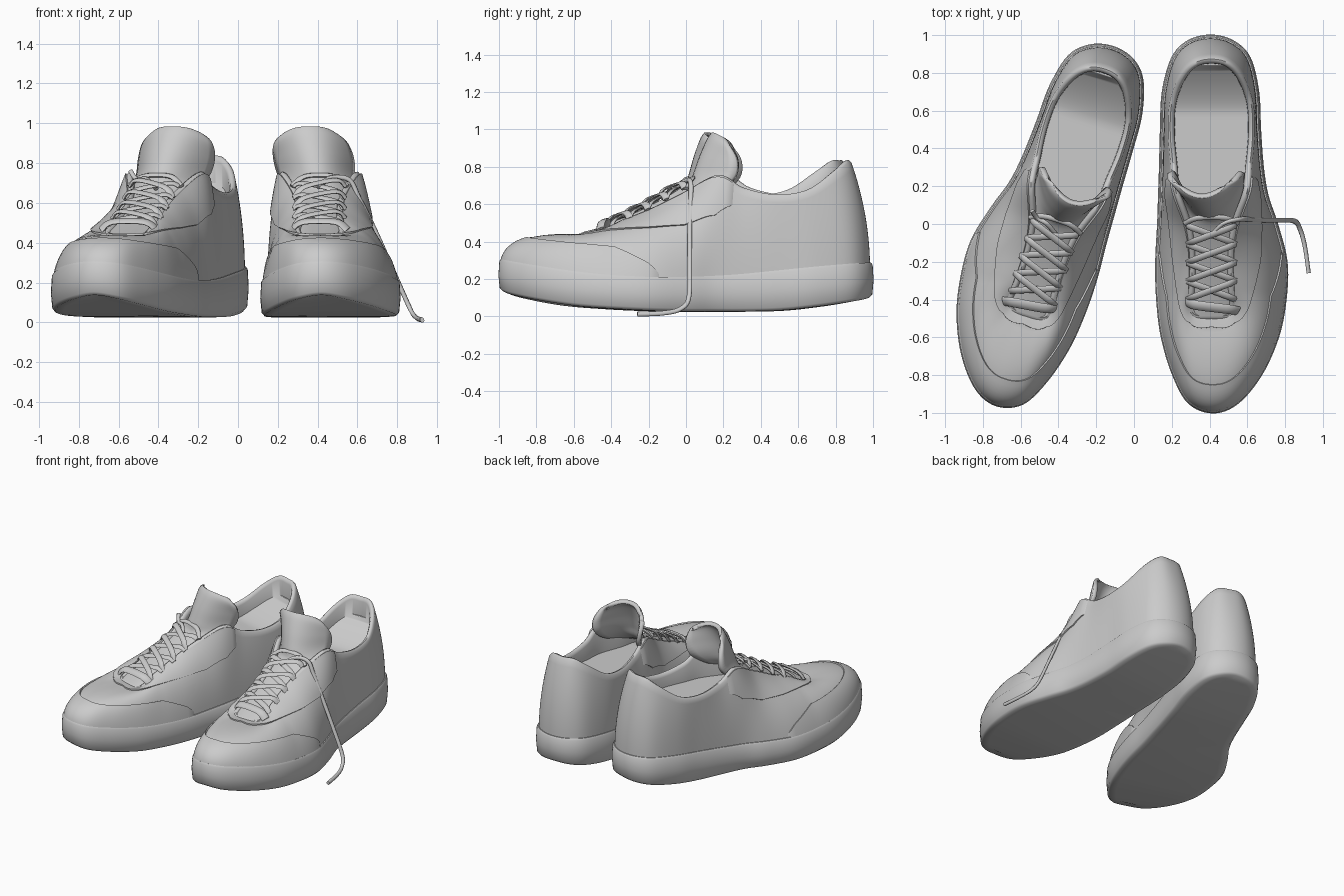
import bpy, bmesh, math
from mathutils import Vector, Matrix

if "Cube" in bpy.data.objects:
    bpy.data.objects.remove(bpy.data.objects["Cube"])

SUB = 6
# Toe to heel: outline y, inner x, outer x, sole top z, sole bottom z, opening y, half x, z
KEYS = [
    (-1.00, .01, .01, .305, .135, -.50, 0, .435),
    (-.95, -.12, .14, .295, .115, -.50, .06, .435),
    (-.80, -.205, .265, .27, .085, -.48, .105, .44),
    (-.60, -.265, .355, .24, .055, -.43, .125, .46),
    (-.40, -.29, .395, .22, .04, -.34, .12, .505),
    (-.20, -.295, .40, .21, .03, -.19, .115, .565),
    (.00, -.285, .35, .21, .025, -.02, .135, .65),
    (.15, -.28, .30, .215, .025, .17, .20, .745),
    (.30, -.275, .275, .225, .025, .31, .215, .675),
    (.50, -.27, .26, .245, .03, .48, .23, .64),
    (.70, -.26, .25, .265, .05, .65, .22, .665),
    (.88, -.21, .205, .28, .075, .79, .165, .76),
    (.97, -.125, .115, .285, .09, .865, .09, .82),
    (1.00, -.005, -.005, .285, .10, .885, 0, .822)]


def cat(a, b, c, d, t):
    return [.5 * (2*q + (r-p)*t + (2*p-5*q+4*r-s)*t*t + (3*q-p-3*r+s)*t**3)
            for p, q, r, s in zip(a, b, c, d)]


def spline(pts, sub, closed=False):
    n, out = len(pts), []
    g = (lambda i: pts[i % n]) if closed else (lambda i: pts[max(0, min(n-1, i))])
    for i in range(n if closed else n-1):
        out += [cat(g(i-1), g(i), g(i+1), g(i+2), j/sub) for j in range(sub)]
    return out if closed else out + [list(pts[-1])]


def interp(tab, x):
    for a, b in zip(tab, tab[1:]):
        if x <= b[0]:
            f = max(0, (x-a[0]) / (b[0]-a[0]))
            return [p + (q-p)*f for p, q in zip(a[1:], b[1:])]
    return list(tab[-1][1:])


outer = [(k[2], k[0], k[3], k[4], k[6], k[5], k[7]) for k in KEYS]
inner = [(k[1], k[0], k[3], k[4], -k[6], k[5], k[7]) for k in KEYS[1:-1]]
LOOP = spline(outer + inner[::-1], SUB, True)
N = len(LOOP)
BASE = [Vector(p[:3]) for p in LOOP]
RIM = [Vector(p[4:]) for p in LOOP]


def inset(ring, d, dz=0):
    out = []
    for i, p in enumerate(ring):
        t = ring[(i+1) % N] - ring[i-1]
        out.append(p + Vector((-t.y, t.x, 0)).normalized()*d + Vector((0, 0, dz)))
    return out


FOOT = inset(BASE, .016, -.012)
SHAPE = [(-1, .06, 1.25), (-.8, .13, 1.1), (-.4, .26, .85), (0, .15, .7), (.3, .05, .55), (1, .04, .5)]


def surf(i, s):
    i %= N
    a, b = FOOT[i], RIM[i]
    k, m = interp(SHAPE, BASE[i].y)
    c = a.lerp(b, k)
    c.z = a.z + (b.z-a.z)*m
    return a*(1-s)**2 + c*2*s*(1-s) + b*s*s


def make(name, verts, faces, mat, angle=40):
    bm = bmesh.new()
    vs = [bm.verts.new(mat @ Vector(v)) for v in verts]
    for f in faces:
        if len(set(f)) > 2:
            try:
                bm.faces.new([vs[j] for j in dict.fromkeys(f)])
            except ValueError:
                pass
    bmesh.ops.recalc_face_normals(bm, faces=bm.faces)
    me = bpy.data.meshes.new(name)
    bm.to_mesh(me)
    bm.free()
    o = bpy.data.objects.new(name, me)
    bpy.context.collection.objects.link(o)
    bpy.ops.object.select_all(action='DESELECT')
    o.select_set(True)
    bpy.context.view_layer.objects.active = o
    bpy.ops.object.shade_smooth_by_angle(angle=math.radians(angle))
    return o


def loft(name, rings, mat):
    """Closed stack of shoe-shaped rings, both ends capped across the foot."""
    faces = [(r*N+i, r*N+(i+1) % N, (r+1)*N+(i+1) % N, (r+1)*N+i)
             for r in range(len(rings)-1) for i in range(N)]
    for base in (0, (len(rings)-1)*N):
        faces += [(base+i, base+i+1, base+(N-i-1) % N, base+(N-i) % N) for i in range(N//2)]
    return make(name, [v for r in rings for v in r], faces, mat, 58)


def grid(name, rows, mat):
    w = len(rows[0])
    faces = [(r*w+c, r*w+c+1, (r+1)*w+c+1, (r+1)*w+c)
             for r in range(len(rows)-1) for c in range(w-1)]
    return make(name, [v for r in rows for v in r], faces, mat)


def overlay(name, last, lo, hi, mat, h=.009):
    """Raised panel on the upper, wrapping the toe as far as key row `last`."""
    rows, e = [], int(last*SUB)
    for i in range(-e, e+1):
        a, b = interp(lo, abs(i)/SUB)[0], interp(hi, abs(i)/SUB)[0]
        row = []
        for j in range(11):
            s = a + (b-a)*max(0, min(8, j-1))/8
            p = surf(i, s)
            n = (surf(i+1, s)-surf(i-1, s)).cross(surf(i, s+.02)-surf(i, s-.02)).normalized()
            if n.dot(p - Vector((0, p.y*.8, .2))) < 0:
                n = -n
            row.append(p + n*(h if 0 < j < 10 and abs(i) < e else -.004))
        rows.append(row)
    return grid(name, rows, mat)


def lace(name, pts, w, h, mat, up=(0, -.45, .89)):
    path = [Vector(p) for p in spline(pts, 6)]
    verts, up, k = [], Vector(up), 8
    for i, p in enumerate(path):
        t = (path[min(i+1, len(path)-1)] - path[max(i-1, 0)]).normalized()
        side = t.cross(up).normalized()
        nor = side.cross(t)
        verts += [p + side*w*math.cos(a*math.tau/k) + nor*h*math.sin(a*math.tau/k) for a in range(k)]
    faces = [(r*k+a, r*k+(a+1) % k, (r+1)*k+(a+1) % k, (r+1)*k+a)
             for r in range(len(path)-1) for a in range(k)]
    faces += [tuple(range(k)), tuple(range(len(verts)-k, len(verts)))]
    return make(name, verts, faces, mat, 60)


def shoe(side, mat):
    # Sole: upright sidewall with an upturned toe
    bot = [Vector((p[0], p[1], p[3])) for p in LOOP]
    mid = [a.lerp(b, .5) for a, b in zip(BASE, bot)]
    loft(side + "_sole", [inset(BASE, .05), inset(BASE, .01, .002), inset(BASE, .002, -.01),
                          inset(mid, -.003), inset(bot, .004, .018), inset(bot, .018, .002),
                          inset(bot, .06)], mat)
    # Upper: outer skin, padded collar roll, lining and insole
    rings = [[surf(i, s/12) for i in range(N)] for s in range(13)]
    rings += [inset(RIM, .012, .012), inset(RIM, .026, .008), inset(RIM, .034, -.015)]
    floor = inset(RIM, .036)
    for p in floor:
        p.z = min(.55 + .15*max(0, min(1, (p.y-.58)/.26))**1.5, p.z - .06)
    loft(side + "_upper", rings + [floor], mat)
    # Toe guard and lace panel overlays
    overlay(side + "_toe_guard", 5.4, [(0, 0), (6, 0)],
            [(0, .5), (2, .47), (3, .44), (4, .38), (5, .16), (5.4, .02)], mat)
    overlay(side + "_lace_panel", 7.8, [(0, .95), (2, .92), (3, .83), (4, .72), (5, .62), (6, .54),
                                        (7, .56), (7.8, .8)], [(0, 1), (8, 1)], mat)
    # Tongue: centre x, y, z, half width, edge set-back, edge drop
    st = [(0, -.51, .425, .12, 0, .02), (0, -.3, .505, .145, 0, .035), (0, -.1, .595, .15, 0, .04),
          (0, .02, .67, .16, .08, .03), (-.015, .05, .75, .18, .20, .02),
          (-.03, .085, .85, .19, .19, .03), (-.045, .125, .94, .175, .12, .045),
          (-.05, .15, .975, .125, .06, .04)]
    us = [j/8 - 1 for j in range(17)]
    t = grid(side + "_tongue", [[(x + w*u, y + dy*u*u, z - dz*abs(u)**3) for u in us]
                                for x, y, z, w, dy, dz in spline(st, 5)], mat)
    m = t.modifiers.new("thickness", 'SOLIDIFY')
    m.thickness, m.offset = .03, 0
    # Criss-cross laces
    eye = [(-.40 + .098*i, .48 + .041*i + .0025*i*i) for i in range(5)]
    y, z = -.43, .465
    lace(side + "_lace_bar", [(-.14, y+.02, z), (-.08, y, z+.04), (.08, y-.02, z+.04),
                              (.14, y-.03, z)], .028, .01, mat)
    for i in range(4):
        (y0, z0), (y1, z1) = eye[i], eye[i+1]
        for d in (-1, 1):
            lift = .034 + .008*d
            lace(f"{side}_lace_{i}_{'a' if d < 0 else 'b'}",
                 [(-.125*d, y0, z0), (-.08*d, y0*.8+y1*.2, z0*.8+z1*.2+lift),
                  (.08*d, y0*.2+y1*.8, z0*.2+z1*.8+lift), (.13*d, y1, z1)], .019, .008, mat)
    y, z = eye[4]
    lace(side + "_lace_top", [(-.14, y+.01, z), (-.07, y+.04, z+.05), (.07, y+.04, z+.05),
                              (.14, y+.01, z)], .016, .01, mat)


right = Matrix.Translation((.41, 0, 0))
left = (Matrix.Translation((-.418, -.012, 0)) @ Matrix.Rotation(math.radians(-17.5), 4, 'Z')
        @ Matrix.Scale(-1, 4, (1, 0, 0)))
shoe("right", right)
shoe("left", left)

# Loose lace ends: long one reaching the ground, short one on the other shoe
lace("loose_lace", [(.40, -.07, .68), (.47, .0, .725), (.56, .025, .715), (.61, .025, .62),
                    (.68, .02, .48), (.77, .02, .28), (.85, .015, .1), (.88, -.03, .04),
                    (.905, -.12, .018), (.925, -.26, .012)], .014, .011, Matrix(), (.8, -.5, .3))
lace("short_lace_end", [(-.41, -.06, .67), (-.46, .0, .72), (-.51, .03, .72), (-.54, .07, .76)],
     .013, .01, Matrix())
